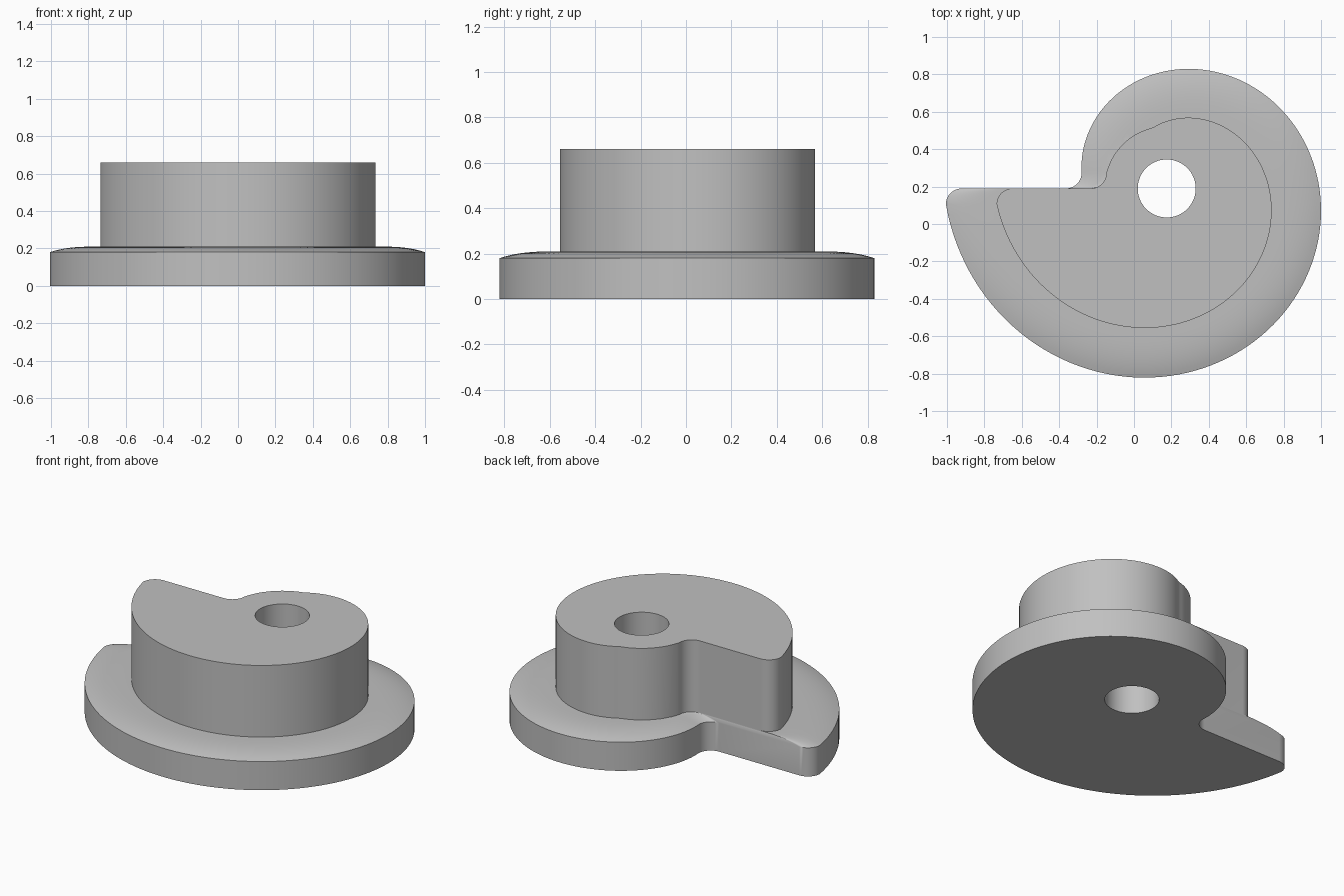
import bpy, bmesh
from math import sin, cos, asin, pi, radians, degrees

if "Cube" in bpy.data.objects:
    bpy.data.objects.remove(bpy.data.objects["Cube"])

CX, CY = 0.175, 0.19        # bore centre
BORE = 0.155
HUB_INSET = 0.268           # hub outline is the base outline moved inward
BASE_EDGE, BASE_TOP, HUB_TOP = 0.18, 0.21, 0.66
CORNER = 0.085              # rounding at both ends of the step


def spiral_radius(angle, inset):
    """Linear spiral around the bore, never thinner than the bore wall."""
    return max(1.019 - 0.188 * (degrees(angle) + 97) / 90 - inset, 0.333)


def rounded(start, corner, end, steps=10):
    """Quarter round from start to end, tangent to the corner's two sides."""
    pts = []
    for i in range(1, steps + 1):
        t = i / steps * pi / 2
        pts.append(tuple(c + (s - c) * (1 - sin(t)) + (e - c) * (1 - cos(t))
                         for s, c, e in zip(start, corner, end)))
    return pts


def snail_outline(inset, steps=128):
    """Spiral closed by a straight radial step with rounded ends."""
    first = -pi + asin(CORNER / spiral_radius(-pi, inset))
    last = pi - asin(CORNER / spiral_radius(radians(168), inset))
    pts = []
    for i in range(steps + 1):
        a = first + (last - first) * i / steps
        r = spiral_radius(a, inset)
        pts.append((CX + r * cos(a), CY + r * sin(a)))
    tip, inner = pts[0], pts[-1]
    pts += rounded(inner, (inner[0], CY), (inner[0] - CORNER, CY))
    nose = rounded(tip, (tip[0], CY), (tip[0] + CORNER, CY))
    return pts + nose[::-1]


def add_ring(bm, outline, z):
    return [bm.verts.new((x, y, z)) for x, y in outline]


def bridge(bm, low, high):
    n = len(low)
    for i in range(n):
        j = (i + 1) % n
        bm.faces.new((low[i], low[j], high[j], high[i]))


def cap(bm, outer, hole):
    """Flat face between an outline and the bore."""
    edges = []
    for ring in (outer, hole):
        for a, b in zip(ring, ring[1:] + ring[:1]):
            edges.append(bm.edges.get((a, b)))
    bmesh.ops.triangle_fill(bm, edges=edges, use_beauty=True)


bm = bmesh.new()

# Base wall, crowned flange and hub wall
rings = [add_ring(bm, snail_outline(0), 0)]
CROWN_STEPS = 10
for i in range(CROWN_STEPS + 1):
    t = i / CROWN_STEPS
    z = BASE_TOP - (BASE_TOP - BASE_EDGE) * (1 - t) ** 3
    rings.append(add_ring(bm, snail_outline(t * HUB_INSET), z))
rings.append(add_ring(bm, snail_outline(HUB_INSET), HUB_TOP))
for low, high in zip(rings, rings[1:]):
    bridge(bm, low, high)

# Through bore
circle = [(CX + BORE * cos(i * pi / 32), CY + BORE * sin(i * pi / 32))
          for i in range(64)]
bore_low, bore_high = add_ring(bm, circle, 0), add_ring(bm, circle, HUB_TOP)
bridge(bm, bore_high, bore_low)

# Underside and hub top
cap(bm, rings[0], bore_low)
cap(bm, rings[-1], bore_high)
bmesh.ops.recalc_face_normals(bm, faces=bm.faces[:])

mesh = bpy.data.meshes.new("snail_cam")
bm.to_mesh(mesh)
bm.free()
cam = bpy.data.objects.new("snail_cam", mesh)
bpy.context.collection.objects.link(cam)

# Plain grey material
grey = bpy.data.materials.new("plain_grey")
grey.use_nodes = True
color = (0.53, 0.53, 0.53, 1)
grey.diffuse_color = color
for node in grey.node_tree.nodes:
    if node.type == 'BSDF_PRINCIPLED':
        node.inputs["Base Color"].default_value = color
mesh.materials.append(grey)

bpy.ops.object.select_all(action='DESELECT')
cam.select_set(True)
bpy.context.view_layer.objects.active = cam
bpy.ops.object.shade_smooth_by_angle(angle=radians(30))
